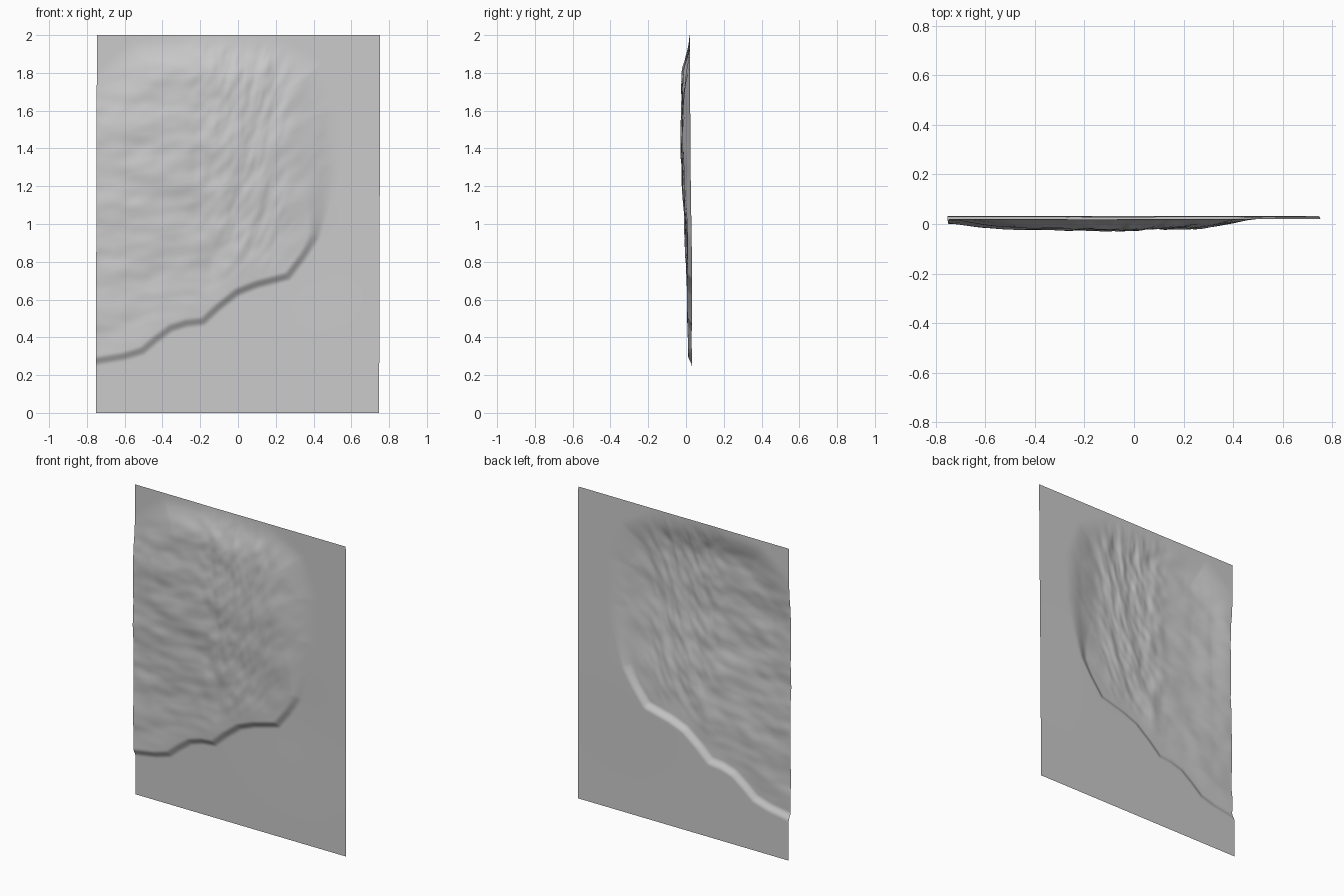
import bpy, math
from mathutils import Vector, noise

if "Cube" in bpy.data.objects:
    bpy.data.objects.remove(bpy.data.objects["Cube"])

NX, NZ = 165, 220

# Outline of the raised area (x, z), from lower left, round the right side, to upper left
EDGE = [(-1.0, 0.25), (-0.75, 0.265), (-0.6, 0.29), (-0.5, 0.32), (-0.43, 0.38), (-0.35, 0.44),
        (-0.27, 0.465), (-0.18, 0.475), (-0.1, 0.55), (0, 0.63), (0.1, 0.67), (0.27, 0.715),
        (0.35, 0.82), (0.42, 0.93), (0.47, 1.08), (0.53, 1.3), (0.54, 1.6), (0.44, 1.85),
        (0.2, 1.99), (-0.2, 2.03), (-0.55, 1.97), (-0.75, 1.80), (-1.0, 1.70)]

# Dome strength across the width and up the height
ACROSS = [(-0.75, 0.0), (-0.6, 0.5), (-0.45, 0.85), (-0.12, 1.0), (0.2, 0.75), (0.4, 0.3), (0.55, 0), (0.8, 0)]
UPWARD = [(0, 0), (0.4, 0.05), (0.8, 0.22), (1.0, 0.42), (1.2, 0.85), (1.4, 1.0), (1.6, 0.9), (1.8, 0.7), (2.0, 0.05)]


def smooth(t):
    t = max(0.0, min(1.0, t))
    return t * t * (3 - 2 * t)


def lookup(table, v):
    for (a, p), (b, q) in zip(table, table[1:]):
        if v <= b:
            return p + (q - p) * smooth((v - a) / (b - a))
    return table[-1][1]


def inside_distance(x, z):
    """Distance to the outline, positive inside."""
    best, inside = 9.0, False
    for i, (ax, az) in enumerate(EDGE):
        bx, bz = EDGE[(i + 1) % len(EDGE)]
        dx, dz = bx - ax, bz - az
        t = max(0, min(1, ((x - ax) * dx + (z - az) * dz) / (dx * dx + dz * dz)))
        best = min(best, math.hypot(x - ax - t * dx, z - az - t * dz))
        if (az > z) != (bz > z) and x < ax + (z - az) * dx / dz:
            inside = not inside
    return best if inside else -best


def lumps(x, z):
    """Streaky rock texture, tilting up towards the right."""
    a = 0.15 + 0.6 * smooth((x + 0.3) / 0.6)
    u, v = x * math.cos(a) + z * math.sin(a), z * math.cos(a) - x * math.sin(a)
    return (noise.noise(Vector((u * 3.5, v * 7, 1.3))) * 0.009
            + noise.noise(Vector((u * 8, v * 15, 5.1))) * 0.004)


def depth(x, z):
    back = 0.032 - 0.006 * z + 0.004 * math.exp(-((x - 0.4) ** 2 + (z - 0.8) ** 2) / 0.1)
    d = inside_distance(x, z)
    width = 0.05 + 0.22 * smooth((z - 0.85) / 0.6)
    step = smooth((d + 0.015) / width)
    rough = smooth(d / 0.2)
    return back - 0.019 * step - 0.031 * step * lookup(ACROSS, x) * lookup(UPWARD, z) - rough * lumps(x, z)


# Thin embossed sheet
verts, faces = [], []
for j in range(NZ + 1):
    z = 2 * j / NZ
    for i in range(NX + 1):
        x = -0.75 + 1.5 * i / NX
        verts.append((x + 0.003 * (z - 1), depth(x, z), z))
for j in range(NZ):
    for i in range(NX):
        k = j * (NX + 1) + i
        faces.append((k, k + 1, k + NX + 2, k + NX + 1))
mesh = bpy.data.meshes.new("relief_panel")
mesh.from_pydata(verts, [], faces)
panel = bpy.data.objects.new("relief_panel", mesh)
bpy.context.collection.objects.link(panel)
for p in mesh.polygons:
    p.use_smooth = True
mesh.update()
